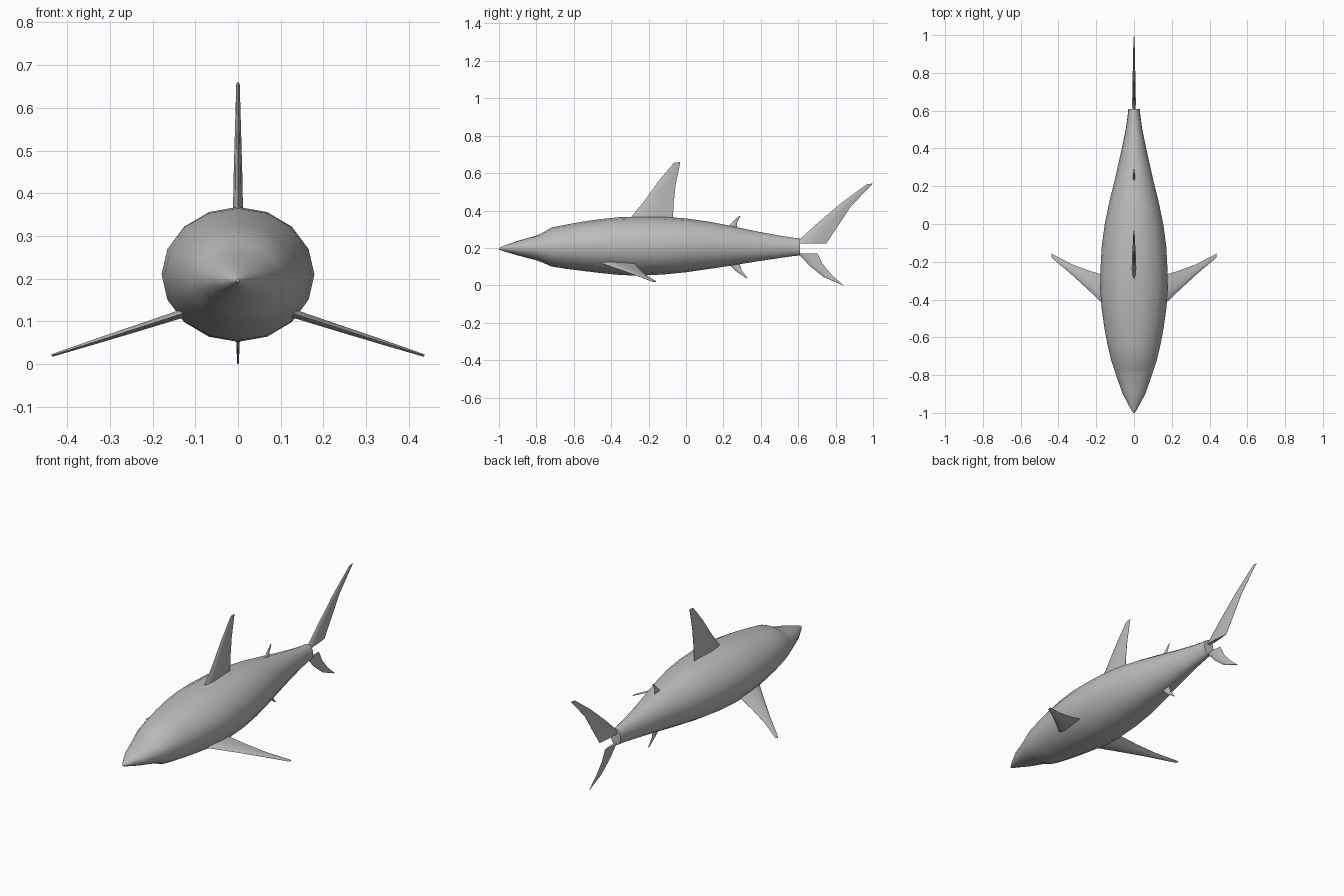
import bpy, bmesh, math
from mathutils import Vector

grey = bpy.data.materials.new("shark grey")
grey.diffuse_color = (0.5, 0.5, 0.5, 1)


def loft(name, rings):
    """Skin a list of equal-length closed rings and cap both ends."""
    bm = bmesh.new()
    loops = [[bm.verts.new(p) for p in ring] for ring in rings]
    n = len(loops[0])
    for a, b in zip(loops, loops[1:]):
        for i in range(n):
            j = (i + 1) % n
            bm.faces.new((a[i], a[j], b[j], b[i]))
    bm.faces.new(loops[0])
    bm.faces.new(loops[-1])
    bmesh.ops.recalc_face_normals(bm, faces=bm.faces)
    me = bpy.data.meshes.new(name)
    bm.to_mesh(me)
    bm.free()
    ob = bpy.data.objects.new(name, me)
    bpy.context.collection.objects.link(ob)
    me.materials.append(grey)
    bpy.ops.object.select_all(action='DESELECT')
    ob.select_set(True)
    bpy.context.view_layer.objects.active = ob
    bpy.ops.object.shade_smooth_by_angle(angle=math.radians(50))
    return ob


def fin(name, stations, normal):
    """Stations: leading point, trailing point, half thickness, root to tip."""
    normal = Vector(normal).normalized()
    section = [(0, 0), (0.08, 0.55), (0.3, 1), (0.65, 0.65), (1, 0.08),
               (1, -0.08), (0.65, -0.65), (0.3, -1), (0.08, -0.55)]
    rings = []
    for lead, trail, half in stations:
        lead, trail = Vector(lead), Vector(trail)
        rings.append([lead.lerp(trail, u) + normal * (t * half) for u, t in section])
    return loft(name, rings)


def upright_fin(name, stations):
    """Fin in the middle plane: (lead y, z), (trail y, z), half thickness."""
    return fin(name, [((0, *a), (0, *b), t) for a, b, t in stations], (1, 0, 0))


# Body: y, top, bottom, half width
BODY = [(-1.0, 0.200, 0.192, 0.004), (-0.98, 0.209, 0.184, 0.017),
        (-0.9, 0.238, 0.160, 0.060), (-0.8, 0.266, 0.134, 0.095),
        (-0.77, 0.279, 0.123, 0.105), (-0.72, 0.309, 0.101, 0.121),
        (-0.64, 0.325, 0.088, 0.140), (-0.55, 0.341, 0.077, 0.157),
        (-0.45, 0.355, 0.065, 0.171), (-0.35, 0.365, 0.055, 0.179),
        (-0.25, 0.368, 0.052, 0.178), (-0.12, 0.366, 0.058, 0.171),
        (0.0, 0.358, 0.070, 0.155), (0.12, 0.341, 0.087, 0.130),
        (0.25, 0.316, 0.107, 0.098), (0.38, 0.288, 0.128, 0.069),
        (0.5, 0.266, 0.146, 0.044), (0.57, 0.255, 0.156, 0.034),
        (0.61, 0.250, 0.160, 0.030)]
rings = []
for y, top, bottom, w in BODY:
    mid, h = (top + bottom) / 2, (top - bottom) / 2
    rings.append([(w * math.cos(k * math.pi / 8), y, mid + h * math.sin(k * math.pi / 8))
                  for k in range(16)])
loft("body", rings)

# Main back fin
upright_fin("dorsal_fin", [((-0.31, 0.345), (-0.07, 0.345), 0.012),
                           ((-0.22, 0.455), (-0.067, 0.43), 0.010),
                           ((-0.145, 0.56), (-0.055, 0.54), 0.007),
                           ((-0.065, 0.655), (-0.03, 0.66), 0.004)])

# Small fins ahead of the tail
upright_fin("second_dorsal_fin", [((0.205, 0.295), (0.275, 0.295), 0.007),
                                  ((0.25, 0.338), (0.273, 0.335), 0.005),
                                  ((0.283, 0.37), (0.292, 0.372), 0.003)])
upright_fin("anal_fin", [((0.215, 0.125), (0.285, 0.125), 0.007),
                         ((0.265, 0.078), (0.297, 0.082), 0.005),
                         ((0.32, 0.04), (0.33, 0.037), 0.003)])

# Tail lobes
upright_fin("tail_upper_lobe", [((0.585, 0.224), (0.75, 0.224), 0.010),
                                ((0.70, 0.33), (0.805, 0.305), 0.008),
                                ((0.83, 0.44), (0.88, 0.42), 0.006),
                                ((0.965, 0.54), (1.0, 0.545), 0.003)])
upright_fin("tail_lower_lobe", [((0.60, 0.17), (0.703, 0.17), 0.008),
                                ((0.66, 0.105), (0.73, 0.115), 0.006),
                                ((0.735, 0.045), (0.78, 0.055), 0.004),
                                ((0.833, 0.003), (0.842, 0.0), 0.002)])

# Side fins
for side, label in ((1, "right"), (-1, "left")):
    fin("pectoral_fin_" + label,
        [((side * 0.125, -0.46, 0.12), (side * 0.125, -0.28, 0.12), 0.010),
         ((side * 0.23, -0.36, 0.086), (side * 0.23, -0.25, 0.086), 0.008),
         ((side * 0.33, -0.268, 0.054), (side * 0.33, -0.213, 0.054), 0.006),
         ((side * 0.436, -0.178, 0.02), (side * 0.436, -0.157, 0.02), 0.003)],
        (side * 0.3, 0, 0.95))
